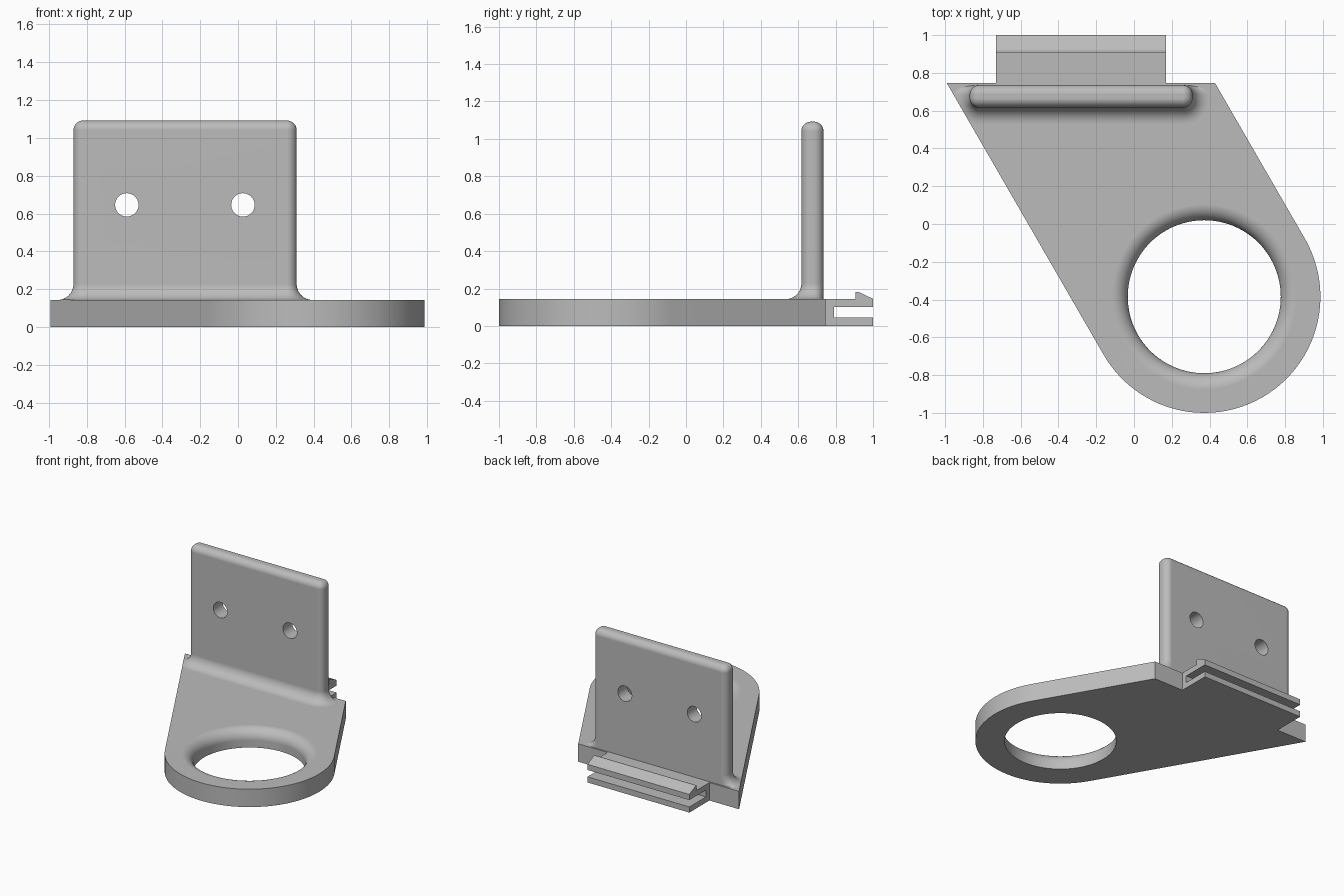
import bpy, bmesh
from math import sin, cos, pi, radians, sqrt

cube = bpy.data.objects.get("Cube")
if cube:
    bpy.data.objects.remove(cube, do_unlink=True)

grey = bpy.data.materials.new("plain grey")
grey.use_nodes = True
grey.diffuse_color = (0.5, 0.5, 0.5, 1)
grey.node_tree.nodes["Principled BSDF"].inputs["Base Color"].default_value = grey.diffuse_color


def loft(name, rings):
    """Solid through matching rings of points, capped at both ends."""
    bm = bmesh.new()
    loops = [[bm.verts.new(p) for p in ring] for ring in rings]
    n = len(loops[0])
    for a, b in zip(loops, loops[1:]):
        for i in range(n):
            j = (i + 1) % n
            bm.faces.new((a[i], a[j], b[j], b[i]))
    bm.faces.new(loops[0][::-1])
    bm.faces.new(loops[-1])
    bmesh.ops.recalc_face_normals(bm, faces=bm.faces)
    mesh = bpy.data.meshes.new(name)
    bm.to_mesh(mesh)
    bm.free()
    mesh.materials.append(grey)
    obj = bpy.data.objects.new(name, mesh)
    bpy.context.collection.objects.link(obj)
    return obj


def prism(name, outline, z0, z1):
    return loft(name, [[(x, y, z) for x, y in outline] for z in (z0, z1)])


def activate(obj):
    bpy.ops.object.select_all(action='DESELECT')
    obj.select_set(True)
    bpy.context.view_layer.objects.active = obj


def combine(obj, tool, operation):
    """Apply a boolean and discard its tool."""
    activate(obj)
    mod = obj.modifiers.new("cut", 'BOOLEAN')
    mod.operation, mod.object, mod.solver = operation, tool, 'EXACT'
    bpy.ops.object.modifier_apply(modifier=mod.name)
    bpy.data.objects.remove(tool, do_unlink=True)


def smooth(obj):
    activate(obj)
    bpy.ops.object.shade_smooth_by_angle(angle=radians(30))
    mod = obj.modifiers.new("even shading", 'WEIGHTED_NORMAL')
    mod.keep_sharp = True


# Shared dimensions
THICK, BACK = 0.143, 0.747
CX, CY, R_OUT, R_HOLE = 0.372, -0.385, 0.615, 0.405
FILLET = 0.085


def circle(r, z, n=96):
    return [(CX + r * cos(2 * pi * i / n), CY + r * sin(2 * pi * i / n), z) for i in range(n)]


# Base plate: slanted sides tangent to a round end
arc = [radians(210 + 180 * i / 48) for i in range(49)]
outline = [(CX + R_OUT * cos(a), CY + R_OUT * sin(a)) for a in arc]
for x, y in (outline[-1], outline[0]):
    outline.append((x - (BACK - y) / sqrt(3), BACK))
base = prism("base_plate", outline, 0, THICK)

# Large hole with a rounded upper lip
rings = [circle(R_HOLE, -0.1)]
for i in range(11):
    a = i / 10 * pi / 2
    rings.append(circle(R_HOLE + FILLET * (1 - cos(a)), THICK - FILLET * (1 - sin(a))))
rings.append(circle(R_HOLE + FILLET, THICK + 0.1))
combine(base, loft("hole_cutter", rings), 'DIFFERENCE')
smooth(base)

# Upright plate: rounded edges, flared at the foot on the front and ends
X0, X1, Y0, Y1, TOP, ROUND = -0.87, 0.31, 0.617, 0.735, 1.092, 0.05


def section(offset, z, steps=8):
    r = ROUND + offset
    r_back = min(r, ROUND)
    pts = []
    for k, (cx, cy, ry) in enumerate(((X1 - ROUND, Y1 - ROUND, r_back),
                                      (X0 + ROUND, Y1 - ROUND, r_back),
                                      (X0 + ROUND, Y0 + ROUND, r),
                                      (X1 - ROUND, Y0 + ROUND, r))):
        for i in range(steps + 1):
            a = (k + i / steps) * pi / 2
            pts.append((cx + r * cos(a), cy + ry * sin(a), z))
    return pts


rings = [section(FILLET, THICK - 0.03)]
for i in range(11):
    a = i / 10 * pi / 2
    rings.append(section(FILLET * (1 - sin(a)), THICK + FILLET * (1 - cos(a))))
for i in range(9):
    a = i / 8 * radians(86)
    rings.append(section(-ROUND * (1 - cos(a)), TOP - ROUND * (1 - sin(a))))
upright = loft("upright_plate", rings)
combine(upright, prism("foot_trimmer", outline, -0.5, 2), 'INTERSECT')

# Two screw holes
for x in (-0.588, 0.026):
    ring = [(x + 0.062 * cos(i * pi / 16), 0.646 + 0.062 * sin(i * pi / 16)) for i in range(32)]
    tool = loft("screw_hole_cutter", [[(px, y, pz) for px, pz in ring] for y in (0.4, 0.9)])
    combine(upright, tool, 'DIFFERENCE')
smooth(upright)

# Slotted snap clip at the back, with a barb on the upper lip
profile = [(BACK - 0.01, 0), (1, 0), (1, 0.045), (0.79, 0.045), (0.79, 0.1), (1, 0.1),
           (1, 0.145), (0.922, 0.182), (0.907, 0.182), (0.907, THICK), (BACK - 0.01, THICK)]
loft("snap_clip", [[(x, y, z) for y, z in profile] for x in (-0.73, 0.17)])
